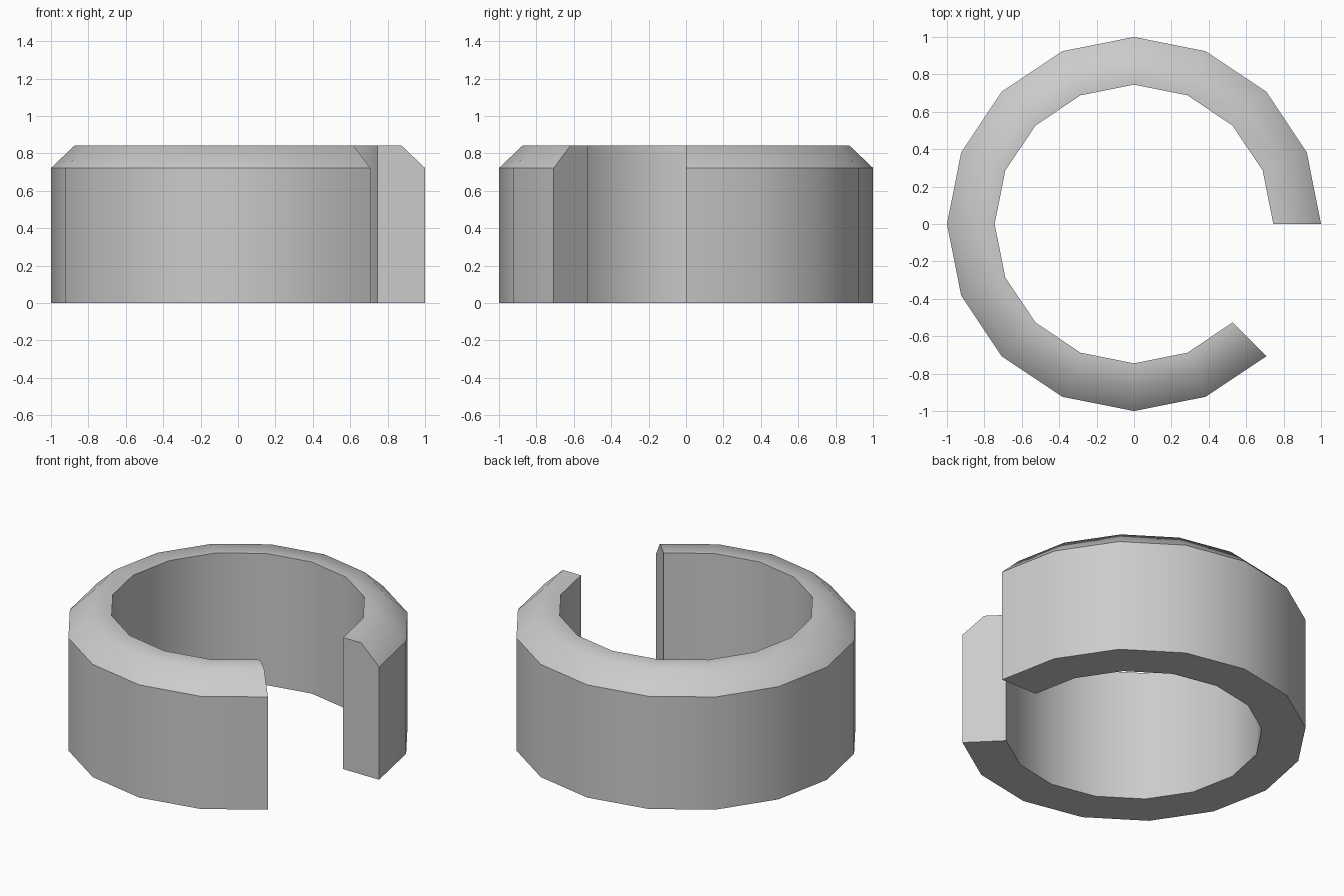
import bpy, bmesh, math

if "Cube" in bpy.data.objects:
    bpy.data.objects.remove(bpy.data.objects["Cube"])

SIDES = 16          # full circle resolution
STEPS = 14          # two segments left open as the gap
# Cross-section (radius, height) with chamfered outer top edge
profile = [(0.745, 0), (1.0, 0), (1.0, 0.722), (0.873, 0.843), (0.745, 0.843)]

bm = bmesh.new()
rings = []
for i in range(STEPS + 1):
    a = 2 * math.pi * i / SIDES
    rings.append([bm.verts.new((r * math.cos(a), r * math.sin(a), z)) for r, z in profile])

# Sweep walls
n = len(profile)
for a, b in zip(rings, rings[1:]):
    for j in range(n):
        k = (j + 1) % n
        bm.faces.new((a[j], b[j], b[k], a[k]))

# End caps
bm.faces.new(rings[0])
bm.faces.new(rings[-1][::-1])
bmesh.ops.recalc_face_normals(bm, faces=bm.faces)

mesh = bpy.data.meshes.new("split_ring")
bm.to_mesh(mesh)
bm.free()
ring = bpy.data.objects.new("split_ring", mesh)
bpy.context.collection.objects.link(ring)

# Smooth around the ring, crisp at edges
bpy.context.view_layer.objects.active = ring
ring.select_set(True)
bpy.ops.object.shade_smooth_by_angle(angle=math.radians(45))
